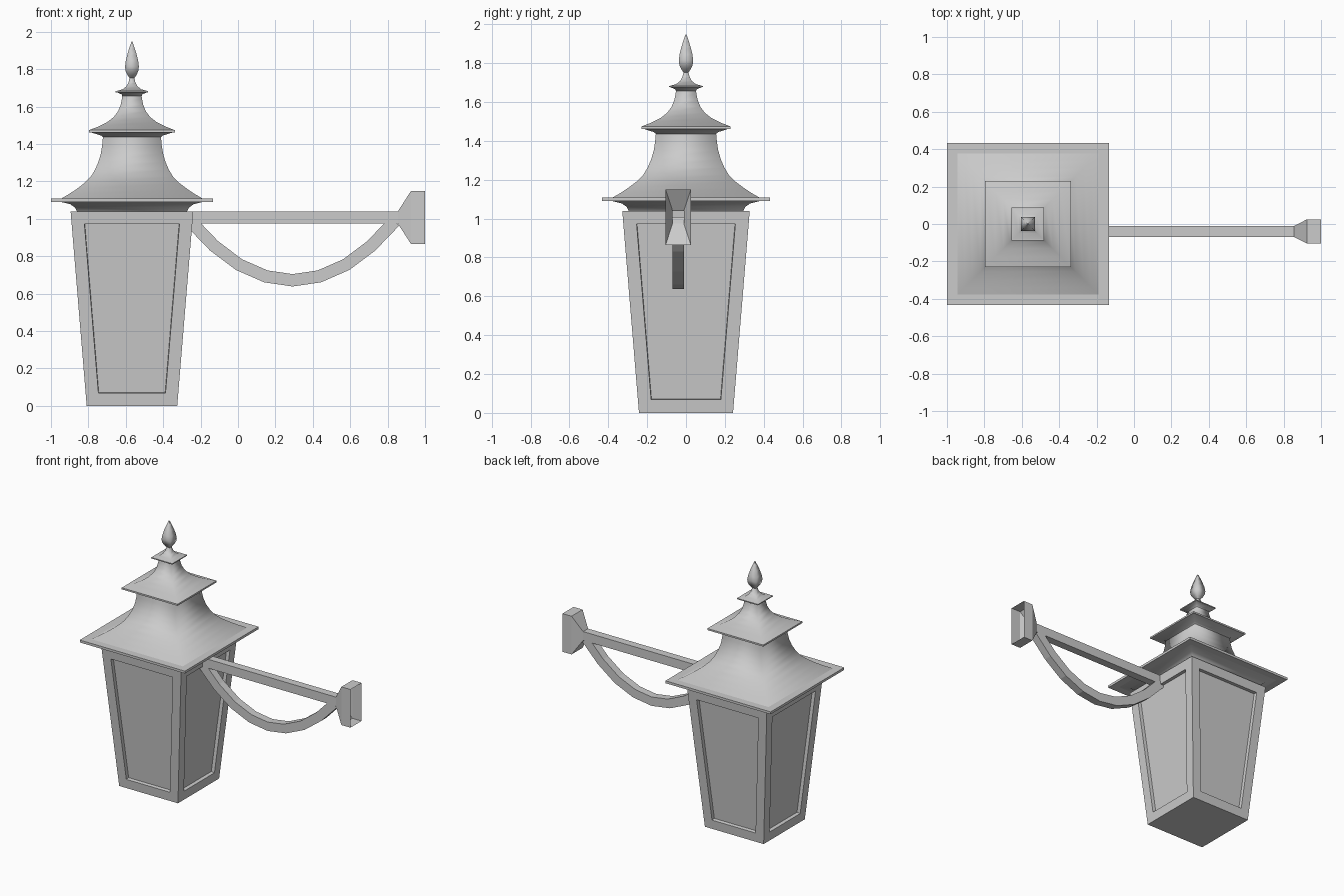
import bpy, bmesh, math
from mathutils import Vector

if "Cube" in bpy.data.objects:
    bpy.data.objects.remove(bpy.data.objects["Cube"])

CX = -0.567      # lantern axis
AY = -0.04       # bracket plane


def finish(name, bm):
    bmesh.ops.recalc_face_normals(bm, faces=bm.faces)
    me = bpy.data.meshes.new(name)
    bm.to_mesh(me)
    bm.free()
    ob = bpy.data.objects.new(name, me)
    bpy.context.collection.objects.link(ob)
    return ob


def loft(name, sections, smooth=False, caps=False):
    """Skin a list of four-point sections."""
    bm = bmesh.new()
    rings = [[bm.verts.new(p) for p in s] for s in sections]
    for a, b in zip(rings, rings[1:]):
        for i in range(4):
            j = (i + 1) % 4
            bm.faces.new((a[i], a[j], b[j], b[i])).smooth = smooth
    if caps:
        bm.faces.new(rings[0])
        bm.faces.new(rings[-1])
    return finish(name, bm)


def square(h, z):
    return [(CX + sx * h, sy * h, z) for sx, sy in ((-1, -1), (1, -1), (1, 1), (-1, 1))]


def tower(name, profile, **kw):
    return loft(name, [square(h, z) for h, z in profile], **kw)


# Tapered lantern body with recessed panels on four sides
body = tower("lantern_body", [(0.242, 0), (0.328, 1.04)], caps=True)
bm = bmesh.new()
bm.from_mesh(body.data)
bm.normal_update()
sides = [f for f in bm.faces if abs(f.normal.z) < 0.5]
bmesh.ops.inset_individual(bm, faces=sides, thickness=0.068, use_even_offset=True)
bmesh.ops.inset_individual(bm, faces=sides, thickness=0.002, depth=-0.025, use_even_offset=True)
bm.to_mesh(body.data)
bm.free()

# Eave plates
for name, h, z0, z1 in (("lower_eave", 0.433, 1.09, 1.108),
                        ("middle_eave", 0.23, 1.462, 1.474),
                        ("upper_eave", 0.087, 1.676, 1.683)):
    tower(name, [(h, z0), (h, z1)], caps=True)

# Flared mouldings under the eaves
tower("lower_moulding", [(0.295, 1.04), (0.305, 1.06), (0.33, 1.078), (0.38, 1.09)], smooth=True)
tower("middle_moulding", [(0.155, 1.436), (0.165, 1.445), (0.22, 1.462)], smooth=True)
tower("upper_moulding", [(0.05, 1.65), (0.055, 1.665), (0.08, 1.676)], smooth=True)

# Curved roof tiers
tower("lower_roof", [(0.378, 1.108), (0.34, 1.13), (0.3, 1.156), (0.255, 1.19), (0.22, 1.225),
                     (0.197, 1.263), (0.179, 1.305), (0.166, 1.35), (0.159, 1.395),
                     (0.155, 1.44)], smooth=True)
tower("middle_roof", [(0.228, 1.474), (0.175, 1.495), (0.132, 1.517), (0.098, 1.543),
                      (0.074, 1.575), (0.06, 1.61), (0.053, 1.645), (0.05, 1.676)], smooth=True)
tower("upper_roof", [(0.082, 1.683), (0.05, 1.692), (0.03, 1.708), (0.018, 1.73),
                     (0.012, 1.757)], smooth=True)

# Finial
tower("finial", [(0.011, 1.75), (0.024, 1.768), (0.034, 1.79), (0.037, 1.813), (0.033, 1.845),
                 (0.023, 1.885), (0.012, 1.92), (0.002, 1.948)], smooth=True, caps=True)


# Hollow bar flaring into an open wall mount
def upright(x, hy, hz):
    return [(x, AY + sy * hy, 1.007 + sz * hz) for sy, sz in ((-1, -1), (1, -1), (1, 1), (-1, 1))]


loft("bracket_arm", [upright(-0.243, 0.029, 0.033), upright(0.855, 0.029, 0.033),
                     upright(0.925, 0.065, 0.142), upright(1.0, 0.065, 0.142)])

# Hanging curved brace, mirrored about its lowest point
MX = 0.292
half = [(0.0, 0.671), (0.143, 0.692), (0.287, 0.755), (0.42, 0.855), (0.545, 0.985)]
path = [(MX - d, z) for d, z in reversed(half)] + [(MX + d, z) for d, z in half[1:]]
sections = []
for i, (x, z) in enumerate(path):
    a, b = path[max(i - 1, 0)], path[min(i + 1, len(path) - 1)]
    t = Vector((b[0] - a[0], b[1] - a[1])).normalized() * 0.033
    sections.append([(x - t.y * s, AY + 0.029 * sy, z + t.x * s)
                     for sy, s in ((-1, -1), (1, -1), (1, 1), (-1, 1))])
loft("curved_brace", sections, caps=True)
